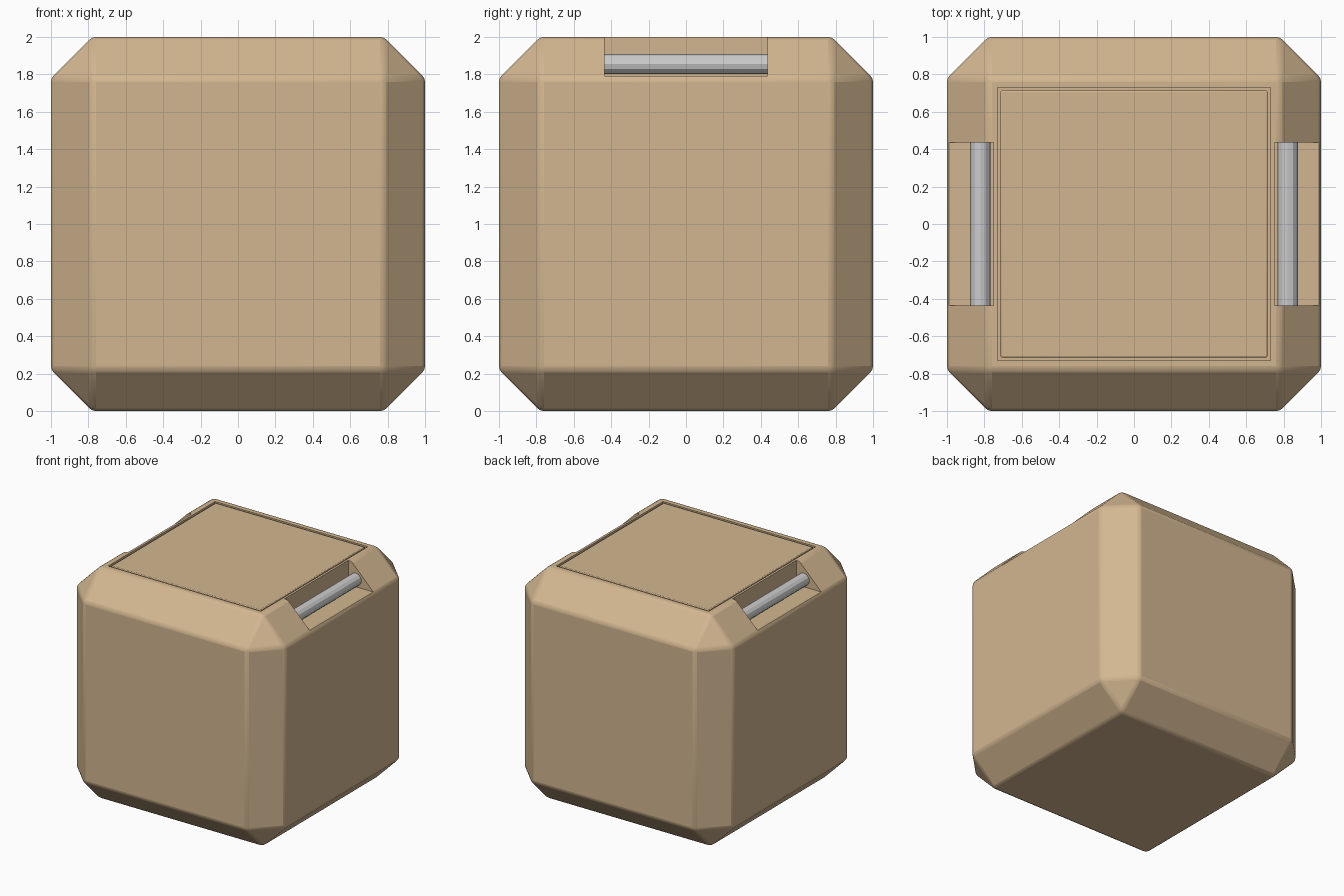
import bpy, bmesh
from math import radians
from mathutils import Matrix

if "Cube" in bpy.data.objects:
    bpy.data.objects.remove(bpy.data.objects["Cube"])

tan = bpy.data.materials.new("tan_shell")
tan.diffuse_color = (0.65, 0.47, 0.28, 1)
tan.use_nodes = True
tan.node_tree.nodes["Principled BSDF"].inputs["Base Color"].default_value = tan.diffuse_color


def add_object(name, bm, material=None):
    mesh = bpy.data.meshes.new(name)
    bm.to_mesh(mesh)
    bm.free()
    obj = bpy.data.objects.new(name, mesh)
    bpy.context.collection.objects.link(obj)
    if material:
        mesh.materials.append(material)
    return obj


def box(name, lo, hi, material=None, chamfer=0):
    bm = bmesh.new()
    bmesh.ops.create_cube(bm, size=1)
    for v in bm.verts:
        v.co = [a if c < 0 else b for c, a, b in zip(v.co, lo, hi)]
    if chamfer:
        bmesh.ops.bevel(bm, geom=bm.edges[:], offset=chamfer, segments=1,
                        affect='EDGES')
    return add_object(name, bm, material)


def soften(obj, width):
    mod = obj.modifiers.new("soft_edges", 'BEVEL')
    mod.width, mod.segments = width, 2
    mod.limit_method, mod.angle_limit = 'ANGLE', radians(20)


def cut(obj, cutter):
    cutter.hide_render = True
    cutter.hide_set(True)
    mod = obj.modifiers.new(cutter.name, 'BOOLEAN')
    mod.operation, mod.solver, mod.object = 'DIFFERENCE', 'EXACT', cutter


# Chamfered cube shell with slightly softened edges
body = box("body", (-1, -1, 0), (1, 1, 2), tan, 0.22)
soften(body, 0.02)

# Shallow lid opening, leaving a thin seam around the lid
cut(body, box("lid_opening", (-0.73, -0.73, 1.96), (0.73, 0.73, 2.1)))
lid = box("lid", (-0.713, -0.713, 1.955), (0.713, 0.713, 2), tan)
soften(lid, 0.006)

# Side recesses in the top chamfers, each with a grey grab bar
for side, s in (("left", -1), ("right", 1)):
    xs = sorted((s * 0.75, s * 1.1))
    cut(body, box(side + "_handle_recess", (xs[0], -0.435, 1.79),
                  (xs[1], 0.435, 2.1)))
    bm = bmesh.new()
    bmesh.ops.create_cone(bm, cap_ends=True, segments=12, radius1=0.054,
                          radius2=0.054, depth=0.876,
                          matrix=Matrix.Translation((s * 0.822, 0, 1.855))
                          @ Matrix.Rotation(radians(90), 4, 'X'))
    add_object(side + "_handle_bar", bm)

# Smooth the small rounded edges, keep the cut edges crisp
for obj in (body, lid):
    bpy.ops.object.select_all(action='DESELECT')
    obj.select_set(True)
    bpy.context.view_layer.objects.active = obj
    bpy.ops.object.shade_smooth_by_angle(angle=radians(30))
